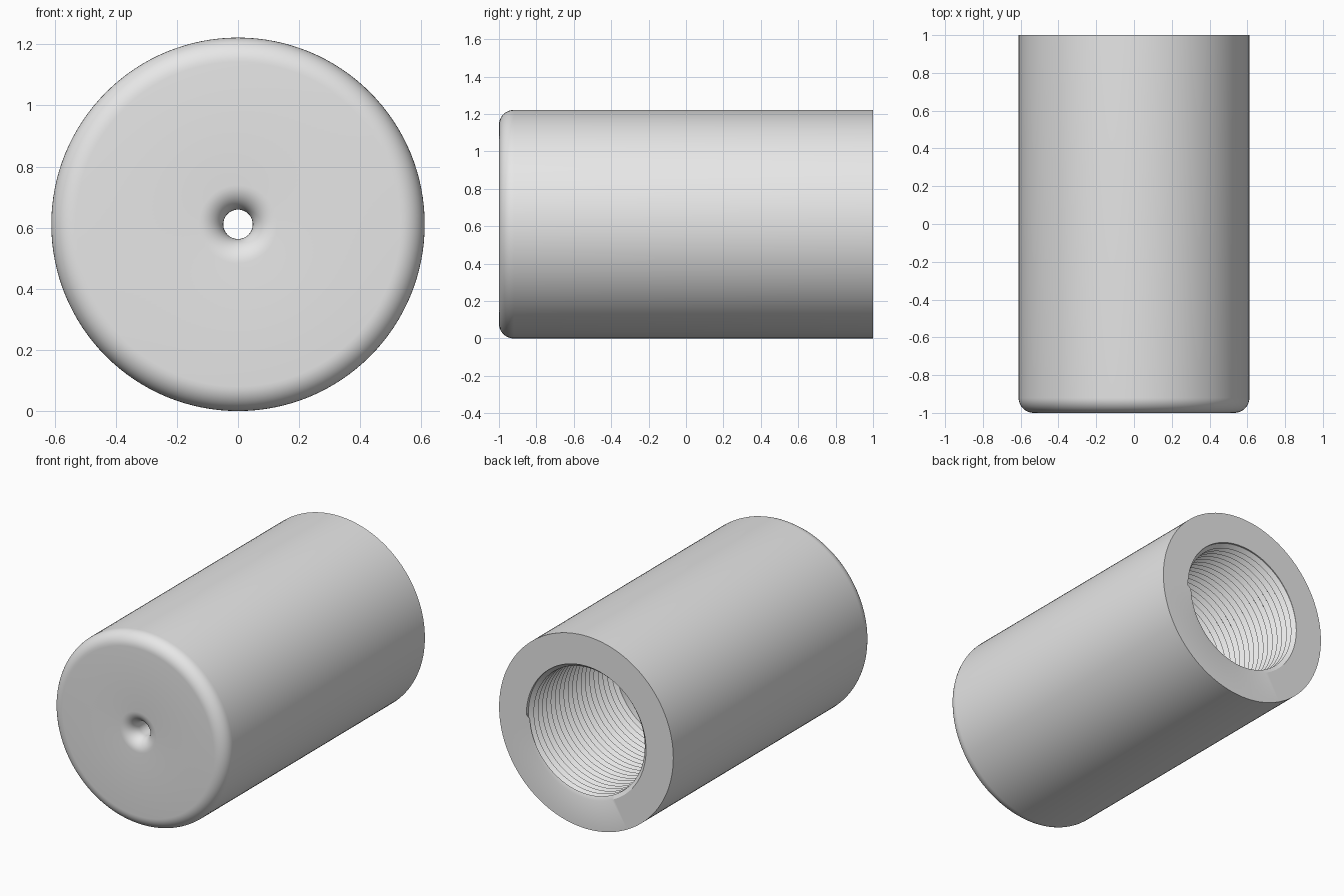
import bpy
import bmesh
from math import sin, cos, pi

cube = bpy.data.objects.get("Cube")
if cube:
    bpy.data.objects.remove(cube, do_unlink=True)

SEGMENTS = 128
RADIUS = 0.611        # outside of the sleeve
FILLET = 0.08         # rounding of the closed end
HOLE = 0.048          # small hole through the closed end
ROOT, CREST = 0.42, 0.396   # thread radii
PITCH, TURNS = 0.043, 20
THREAD_END = 1 - PITCH * TURNS
BORE_END = -0.1

steel = bpy.data.materials.new("plain grey")
steel.use_nodes = True
steel.diffuse_color = (0.8, 0.8, 0.8, 1)
steel.node_tree.nodes["Principled BSDF"].inputs["Base Color"].default_value = (0.8, 0.8, 0.8, 1)


def arc(r, y, start, end, steps=10):
    """Fillet points (radius, y) around a centre."""
    angles = [start + (end - start) * k / steps for k in range(steps + 1)]
    return [(r + FILLET * cos(a), y + FILLET * sin(a)) for a in angles]


def ring_point(bm, r, y, i):
    a = 2 * pi * i / SEGMENTS
    return bm.verts.new((r * cos(a), y, RADIUS + r * sin(a)))


def skin(bm, rows):
    """Bridge neighbouring rows of vertices with quads."""
    for low, high in zip(rows, rows[1:]):
        for i in range(SEGMENTS):
            bm.faces.new((low[i], low[i + 1], high[i + 1], high[i]))


bm = bmesh.new()

# Turned body: smooth bore, flared hole, closed end, outer wall, open rim
profile = [(CREST, THREAD_END), (CREST, BORE_END), (HOLE, BORE_END)]
profile += arc(HOLE + FILLET, -1 + FILLET, pi, 1.5 * pi)
profile += arc(RADIUS - FILLET, -1 + FILLET, 1.5 * pi, 2 * pi)
profile += [(RADIUS, 1), (ROOT, 1)]
skin(bm, [[ring_point(bm, r, y, i) for i in range(SEGMENTS + 1)] for r, y in profile])

# Helical thread: alternating crest and root lines, trimmed flat at both ends
thread = []
for j in range(-2, 2 * TURNS + 1):
    row = []
    for i in range(SEGMENTS + 1):
        t = j / 2 + i / SEGMENTS
        r = CREST if j % 2 == 0 else ROOT
        if t <= 0:
            t, r = 0, CREST
        elif t >= TURNS:
            t, r = TURNS, ROOT
        row.append(ring_point(bm, r, THREAD_END + PITCH * t, i))
    thread.append(row)
skin(bm, thread)

bmesh.ops.remove_doubles(bm, verts=bm.verts, dist=0.00002)
bmesh.ops.recalc_face_normals(bm, faces=bm.faces)

mesh = bpy.data.meshes.new("threaded_sleeve")
bm.to_mesh(mesh)
bm.free()
mesh.materials.append(steel)
sleeve = bpy.data.objects.new("threaded_sleeve", mesh)
bpy.context.collection.objects.link(sleeve)

bpy.ops.object.select_all(action="DESELECT")
sleeve.select_set(True)
bpy.context.view_layer.objects.active = sleeve
bpy.ops.object.shade_smooth_by_angle(angle=pi / 6)
